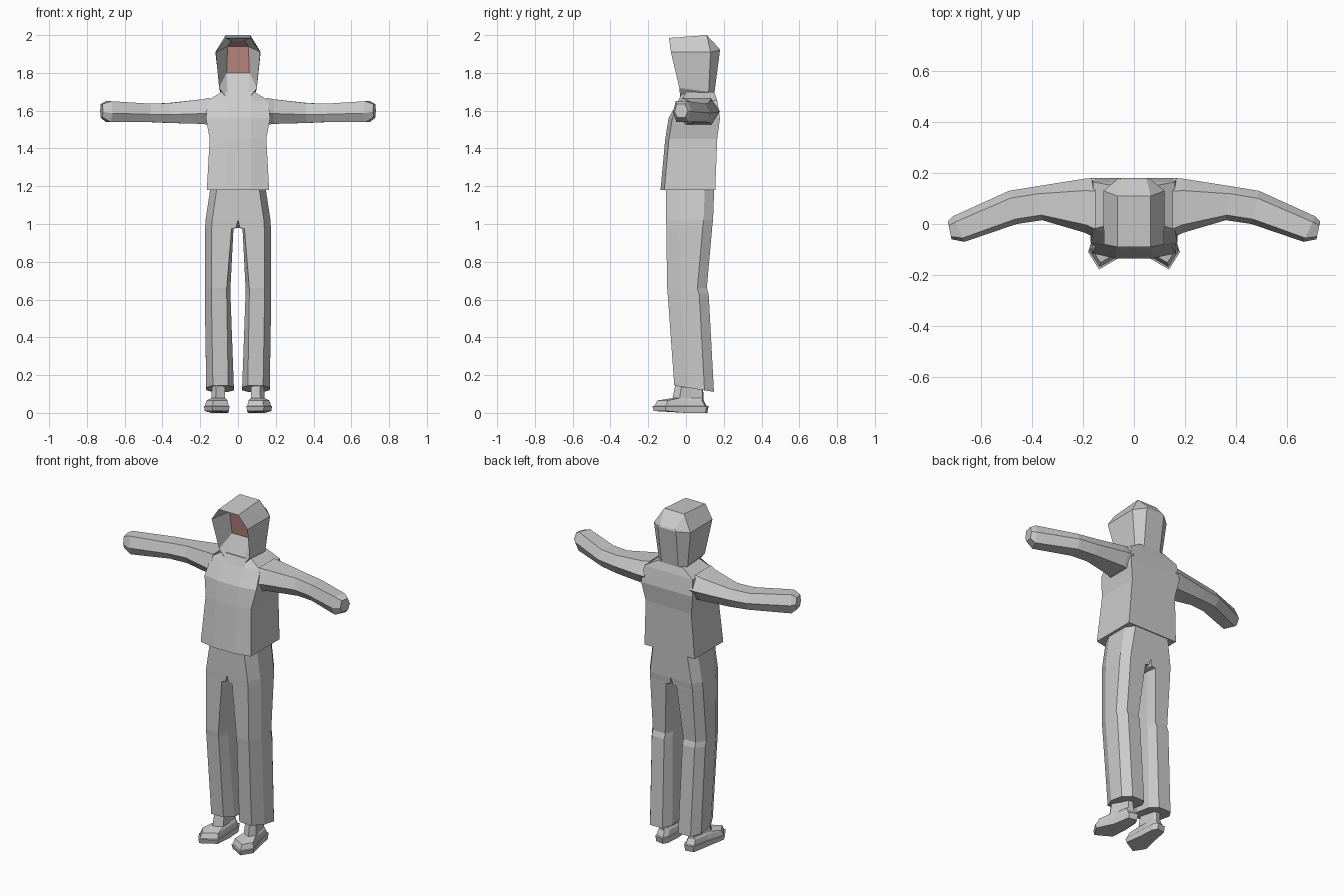
import bpy
import bmesh
from mathutils import Vector

cube = bpy.data.objects.get("Cube")
if cube:
    bpy.data.objects.remove(cube, do_unlink=True)


def material(name, colour):
    mat = bpy.data.materials.new(name)
    mat.use_nodes = True
    mat.diffuse_color = (*colour, 1)
    mat.node_tree.nodes["Principled BSDF"].inputs["Base Color"].default_value = (*colour, 1)
    return mat


GREY = material("cloth_grey", (0.6, 0.6, 0.6))
SKIN = material("skin_pink", (0.6, 0.29, 0.26))


def loft(name, rings, mats=(GREY,), side=1):
    """Skin equal, even-sized rings and close both ends with strips of quads."""
    bm = bmesh.new()
    loops = [[bm.verts.new((x * side, y, z)) for x, y, z in ring] for ring in rings]
    n = len(loops[0])
    for a, b in zip(loops, loops[1:]):
        for i in range(n):
            j = (i + 1) % n
            bm.faces.new((a[i], a[j], b[j], b[i]))
    for ring in (loops[0], loops[-1]):
        for i in range(n // 2 - 1):
            bm.faces.new((ring[i], ring[i + 1], ring[n - 2 - i], ring[n - 1 - i]))
    bmesh.ops.recalc_face_normals(bm, faces=bm.faces)
    mesh = bpy.data.meshes.new(name)
    bm.to_mesh(mesh)
    bm.free()
    for mat in mats:
        mesh.materials.append(mat)
    obj = bpy.data.objects.new(name, mesh)
    bpy.context.collection.objects.link(obj)
    return obj


def mirrored(half):
    return half + [(-x, y, z) for x, y, z in reversed(half)]


# Jacket body: width, front, back at each height
def torso_ring(z, w, front, back):
    return mirrored([(0.07, front, z), (w, front + 0.02, z), (w, back, z), (0.06, back, z)])


loft("jacket_body", [torso_ring(*r) for r in (
    (1.18, 0.165, -0.135, 0.155),
    (1.45, 0.15, -0.11, 0.165),
    (1.56, 0.17, -0.092, 0.18),
    (1.655, 0.16, -0.04, 0.165),
    (1.70, 0.085, -0.02, 0.15))])

# Hood: recessed face, front rim, crown and back
hood = loft("hood", [mirrored(r) for r in (
    [(0.055, -0.02, 1.685), (0.06, 0.03, 1.80), (0.055, 0.0, 1.94), (0.035, -0.04, 1.97)],
    [(0.055, -0.03, 1.66), (0.10, -0.035, 1.72), (0.118, -0.08, 1.91), (0.065, -0.09, 1.985)],
    [(0.06, 0.10, 1.66), (0.095, 0.12, 1.70), (0.12, 0.13, 1.91), (0.065, 0.11, 2.0)],
    [(0.05, 0.15, 1.66), (0.055, 0.15, 1.69), (0.06, 0.18, 1.92), (0.05, 0.175, 1.93)])],
    (GREY, SKIN))
for face in hood.data.polygons:
    if max(face.vertices) < 8 and face.center.z > 1.8:
        face.material_index = 1


# Sleeve: six-sided section, front and back may sit at different x
def arm_ring(xf, xb, front, back, low, high):
    d, h = back - front, high - low
    points = ((0.15, 1), (0.78, 1), (1, 0.5), (0.8, 0), (0.2, 0), (0, 0.42))
    return [(xf + (xb - xf) * u, front + d * u, low + h * v) for u, v in points]


ARM = [arm_ring(*r) for r in (
    (0.15, 0.15, -0.055, 0.18, 1.525, 1.668),
    (0.19, 0.19, -0.035, 0.178, 1.53, 1.66),
    (0.36, 0.38, 0.015, 0.148, 1.535, 1.64),
    (0.46, 0.49, 0.0, 0.13, 1.54, 1.637),
    (0.665, 0.71, -0.07, 0.03, 1.54, 1.65),
    (0.715, 0.73, -0.06, 0.01, 1.565, 1.635))]


# Trouser leg: chamfered section, inner chamfer vanishes at the hips
def leg_ring(z, xi, xo, front, back, c, tilt=0):
    points = ((xi + c, front), (xo - 0.035, front), (xo, front + 0.07), (xo, back - 0.05),
              (xo - 0.035, back), (xi + c, back), (xi, back - 0.05), (xi, front + 0.06))
    return [(x, y, z - tilt * y) for x, y in points]


LEG = [leg_ring(*r) for r in (
    (1.20, 0, 0.145, -0.105, 0.15, 0),
    (1.02, 0, 0.172, -0.105, 0.143, 0),
    (0.98, 0, 0.174, -0.104, 0.138, 0.01),
    (0.975, 0.024, 0.174, -0.104, 0.138, 0.01),
    (0.66, 0.04, 0.176, -0.10, 0.11, 0.02),
    (0.63, 0.04, 0.176, -0.097, 0.12, 0.02),
    (0.135, 0.022, 0.168, -0.062, 0.148, 0.03, 0.16))]

# Shoe: sole outline stepped inward up to the ankle
SOLE = [(0.072, 0.12), (0.055, 0.09), (0.05, 0.0), (0.045, -0.125),
        (0.137, -0.178), (0.18, -0.11), (0.145, 0.0), (0.125, 0.11)]


def shoe_ring(z, scale, centre, lift=0):
    c = Vector(centre)
    ring = []
    for p in SOLE:
        x, y = c + (Vector(p) - c) * scale
        ring.append((x, y, z + (lift if y < -0.1 else 0)))
    return ring


MID, HEEL = (0.105, -0.03), (0.095, 0.06)
SHOE = [shoe_ring(0.0, 0.95, MID, 0.01), shoe_ring(0.035, 1, MID),
        shoe_ring(0.037, 0.93, MID), shoe_ring(0.066, 0.82, MID),
        shoe_ring(0.078, 0.55, HEEL), shoe_ring(0.16, 0.48, HEEL)]

for side, prefix in ((1, "left"), (-1, "right")):
    loft(prefix + "_sleeve", ARM, side=side)
    loft(prefix + "_trouser_leg", LEG, side=side)
    loft(prefix + "_shoe", SHOE, side=side)
